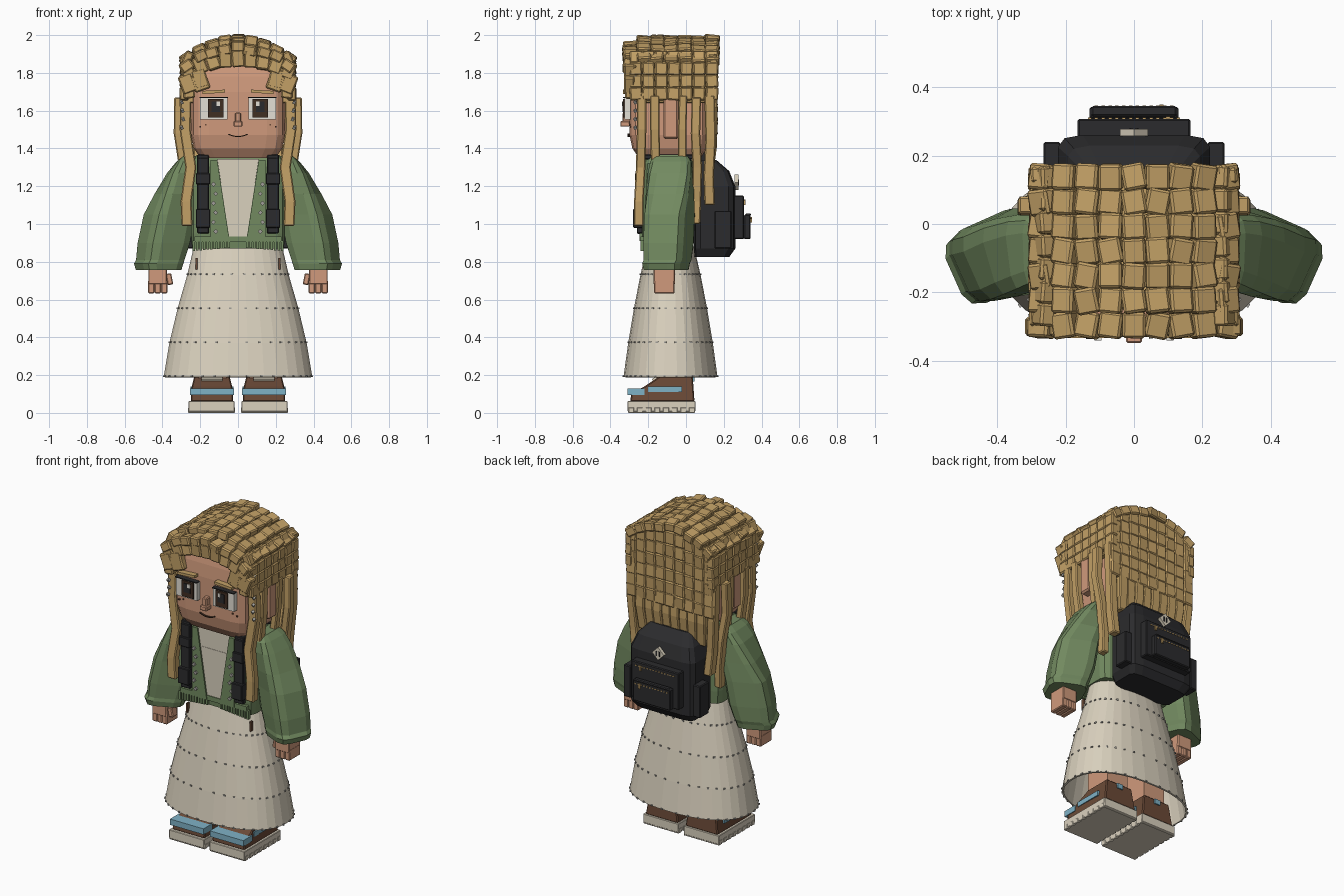
import bpy, bmesh, math, random
from mathutils import Matrix, Euler

if "Cube" in bpy.data.objects:
    bpy.data.objects.remove(bpy.data.objects["Cube"])

random.seed(4)
PAL = {"skin": "D09A7C", "hair": "C2A066", "jacket_green": "728A60", "cream": "DAD1BE",
       "black": "2B2B2D", "brown": "6B4A37", "blue": "7FB2C6", "dark_brown": "402E22",
       "white": "E4E0D6", "grey": "A09E98"}


def material(name, code):
    m = bpy.data.materials.new(name)
    rgb = [int(code[i:i + 2], 16) / 255 for i in (0, 2, 4)]
    m.diffuse_color = [((c + .055) / 1.055) ** 2.4 if c > .04 else c / 12.92 for c in rgb] + [1]
    m.use_nodes = True
    m.node_tree.nodes["Principled BSDF"].inputs["Base Color"].default_value = m.diffuse_color
    return m


MATS = {n: material(n, c) for n, c in PAL.items()}


def box(bm, c, s, rot=(0, 0, 0)):
    mat = Matrix.Translation(c) @ Euler(rot).to_matrix().to_4x4() @ Matrix.Diagonal((*s, 1))
    bmesh.ops.create_cube(bm, size=1, matrix=mat)


def loft(bm, rings, n=16, e=.3, caps=True, turns=None):
    """Stack of rounded rings: (z, x0, x1, y0, y1), each optionally turned about z."""
    loops = []
    for k, (z, x0, x1, y0, y1) in enumerate(rings):
        a = turns[k] if turns else 0
        loop = []
        for i in range(n):
            t = 2 * math.pi * (i + .5) / n
            c, s = math.cos(t), math.sin(t)
            u = (x1 - x0) / 2 * math.copysign(abs(c) ** e, c)
            v = (y1 - y0) / 2 * math.copysign(abs(s) ** e, s)
            loop.append(bm.verts.new(((x0 + x1) / 2 + u * math.cos(a) - v * math.sin(a),
                                      (y0 + y1) / 2 + u * math.sin(a) + v * math.cos(a), z)))
        loops.append(loop)
    for a, b in zip(loops, loops[1:]):
        for i in range(n):
            bm.faces.new((a[i], a[(i + 1) % n], b[(i + 1) % n], b[i]))
    if caps:
        bm.faces.new(loops[0])
        bm.faces.new(loops[-1])


def prism(bm, pts, lo, hi, axis):
    """Extrude a profile along x (points are y, z) or y (points are x, z)."""
    def at(p, d):
        return (d, p[0], p[1]) if axis == "x" else (p[0], d, p[1])
    a = [bm.verts.new(at(p, lo)) for p in pts]
    b = [bm.verts.new(at(p, hi)) for p in pts]
    bm.faces.new(a)
    bm.faces.new(b)
    for i in range(len(pts)):
        j = (i + 1) % len(pts)
        bm.faces.new((a[i], a[j], b[j], b[i]))


def strand(bm, path, w, d):
    loft(bm, [(z, x - w / 2, x + w / 2, y - d / 2, y + d / 2) for x, y, z in path], n=4, e=0)


def part(name, mat, build, bevel=0):
    bm = bmesh.new()
    build(bm)
    bmesh.ops.recalc_face_normals(bm, faces=bm.faces)
    me = bpy.data.meshes.new(name)
    bm.to_mesh(me)
    bm.free()
    me.materials.append(MATS[mat])
    ob = bpy.data.objects.new(name, me)
    bpy.context.collection.objects.link(ob)
    if bevel:
        mod = ob.modifiers.new("bevel", "BEVEL")
        mod.width, mod.segments = bevel, 1
    return ob


def boxes(*items):
    return lambda bm: [box(bm, *i) for i in items]


def both(*items):
    """Boxes mirrored to both sides of x = 0."""
    return boxes(*[((s * c[0], *c[1:]), d, (r[0][0], s * r[0][1], s * r[0][2]) if r else (0, 0, 0))
                   for c, d, *r in items for s in (-1, 1)])


# Head and neck
part("head", "skin", lambda bm: loft(bm, [
    (1.35, -.2, .2, -.25, .08), (1.40, -.235, .235, -.285, .11), (1.47, -.25, .25, -.3, .12),
    (1.70, -.25, .25, -.3, .12), (1.78, -.25, .25, -.292, .12), (1.86, -.24, .24, -.275, .12)]))
part("neck", "skin", boxes(((0, -.09, 1.34), (.2, .16, .08))))
part("ears", "skin", both(((.27, -.08, 1.56), (.06, .08, .22))), .01)

# Face
part("eye_whites", "white", both(((.128, -.31, 1.61), (.145, .03, .112))))
part("irises", "dark_brown", both(((.118, -.325, 1.612), (.082, .016, .098))))
part("pupils", "black", both(((.118, -.333, 1.62), (.045, .008, .055))))
part("eyelashes", "black", both(((.128, -.318, 1.669), (.15, .03, .006))))
part("eye_glints", "white", both(((.105, -.337, 1.637), (.02, .006, .022))))
part("eyebrows", "hair", both(((.128, -.316, 1.7), (.12, .035, .016), (0, .06, 0))))
part("nose", "skin", boxes(((0, -.315, 1.56), (.03, .04, .06)), ((0, -.323, 1.53), (.048, .05, .03))), .005)
part("mouth", "dark_brown", boxes(*[((x, -.303, 1.463 + 5 * x * x), (.017, .012, .005), (0, -10 * x, 0))
                                    for x in [k * .0145 - .0435 for k in range(7)]]))
part("freckles", "brown", both(((.17, -.297, 1.525), (.008, .01, .008)), ((.2, -.295, 1.515), (.008, .01, .008))))


# Hair cap with rows of tilted blocks
def hair_blocks(bm):
    r = random.uniform
    box(bm, (0, -.06, 1.745), (.56, .4, .21))
    box(bm, (0, -.06, 1.82), (.42, .38, .16))
    for i in range(9):
        x = -.268 + .067 * i
        for j in range(7):
            y = -.295 + .072 * j
            z = 1.966 - 1.35 * x * x - (.03 if j == 0 else 0) + r(-.01, .01)
            box(bm, (x, y, z), (.068, .076, .055), (r(-.12, .12), 2.2 * x, r(-.2, .2)))
        for k in range(6):
            z = 1.51 + .078 * k - .6 * x * x * k / 5
            box(bm, (x, .143, z), (.068, .045, .082), (r(-.08, .08), 0, r(-.08, .08)))
        # fringe
        box(bm, (x, -.3, 1.878 - .9 * x * x), (.068, .055, .09), (r(-.1, .1), r(-.15, .15) + x * 1.5, 0))
        if abs(x) > .15:
            box(bm, (x, -.3, 1.85 - .4 * abs(x)), (.075, .055, .1), (0, 1.2 * x + r(-.1, .1), 0))
    for s in (-1, 1):
        for j in range(7):
            for k in range(4):
                top = k == 3
                box(bm, (s * (.284 - .02 * top), -.265 + .067 * j, 1.69 + .066 * k - .01 * top),
                    (.045, .066, .07), (r(-.07, .07), r(-.06, .06) - s * .45 * top, r(-.08, .08)))
        box(bm, (s * .2, -.302, 1.75), (.085, .05, .09), (0, s * .35, 0))
        box(bm, (s * .262, -.298, 1.72), (.06, .05, .11), (0, s * .1, 0))


part("hair_blocks", "hair", hair_blocks, .007)


# Long locks at the sides and back
def locks(bm):
    for s in (-1, 1):
        strand(bm, [(s * .275, -.235, 1.7), (s * .28, -.235, 1.5), (s * .25, -.24, 1.3),
                    (s * .275, -.25, 1.12), (s * .27, -.25, .99)], .058, .05)
        strand(bm, [(s * .29, -.165, 1.68), (s * .285, -.165, 1.5), (s * .26, -.16, 1.3)], .04, .05)
        strand(bm, [(s * .29, -.015, 1.68), (s * .285, -.02, 1.5), (s * .26, -.02, 1.3)], .04, .045)
        strand(bm, [(s * .315, .055, 1.67), (s * .318, .05, 1.48), (s * .29, .06, 1.3),
                    (s * .27, .055, 1.12), (s * .27, .05, 1.0)], .045, .05)
        strand(bm, [(s * .285, .125, 1.68), (s * .28, .13, 1.45), (s * .265, .12, 1.25), (s * .25, .125, 1.1)], .05, .055)
    for i in range(8):
        x = -.21 + .06 * i
        strand(bm, [(x, .135, 1.56), (x, .14, 1.42), (x * .95, .12, 1.27)], .059, .04 + .01 * (i % 2))


part("long_locks", "hair", locks, .006)
part("hair_beads", "grey", both(*[((.298 - .004 * (k % 3), -.268, 1.78 - .045 * k), (.015, .016, .016), (.5, .5, 0))
                                  for k in range(7)]))

# Jacket, shirt and sleeves
part("jacket", "jacket_green", lambda bm: loft(bm, [
    (.87, -.245, .245, -.225, .04), (.95, -.25, .25, -.232, .045), (1.2, -.25, .25, -.232, .045),
    (1.32, -.25, .25, -.225, .04), (1.365, -.22, .22, -.2, .02)]))
part("shirt_panel", "cream", lambda bm: prism(
    bm, [(-.11, 1.345), (.11, 1.345), (.045, .92), (-.045, .92)], -.238, -.2, "y"))
part("shirt_neckline", "cream", boxes(((0, -.225, 1.225), (.17, .03, .012)), ((0, -.1, 1.355), (.24, .2, .03))))


def lapels(bm):
    for s in (-1, 1):
        prism(bm, [(s * .11, 1.34), (s * .145, 1.34), (s * .145, .91), (s * .045, .91)], -.246, -.22, "y")
        for k in range(11):
            x = s * (.05 + .0185 * k)
            box(bm, (x, -.232, .885 + .0016 * (10 - k)), (.013, .02, .055))
    box(bm, (0, -.23, .92), (.46, .024, .03))


part("lapels_and_fringe", "jacket_green", lapels)
part("jacket_beads", "grey", both(*[((.118 + .012 * (k % 2), -.25, .96 + .05 * k), (.018, .012, .018), (0, .78, 0))
                                    for k in range(6)]))


def sleeves(bm):
    rows = [(.757, .31, .53, -.21, 0), (.79, .3, .54, -.217, .005), (.81, .295, .528, -.21, .015),
            (.9, .265, .52, -.21, .025), (1.05, .24, .487, -.205, .032), (1.16, .225, .43, -.205, .035),
            (1.27, .2, .37, -.2, .035), (1.33, .2, .325, -.19, .03), (1.36, .21, .29, -.17, .01)]
    for s in (-1, 1):
        loft(bm, [(z, *sorted((s * a, s * b)), c, d) for z, a, b, c, d in rows], n=12, e=.5,
             turns=[-s * .42 * min(1, (1.36 - r[0]) / .3) for r in rows])


part("sleeves", "jacket_green", sleeves)

# Hands with fingers and thumb
part("hands", "skin", both(((.425, -.115, .735), (.1, .115, .11)), ((.363, -.13, .708), (.03, .05, .06), (0, .2, 0)),
                           *[((.391 + .034 * k, -.115, .668), (.0335, .11, .07)) for k in range(3)]), .005)

# Flared skirt with bead rows
SK = [(.19, .395, .25), (.37, .365, .225), (.55, .322, .195), (.73, .27, .16), (.88, .235, .125)]
skirt = part("skirt", "cream", lambda bm: loft(
    bm, [(z, -a, a, -.082 - b, -.082 + b) for z, a, b in SK], n=32, e=.85, caps=False))
skirt.modifiers.new("thickness", "SOLIDIFY").thickness = .01


def bead_rows(bm):
    for z, a, b in SK[:4]:
        for i in range(36):
            t = 2 * math.pi * (i + .5) / 36
            c, s = math.cos(t), math.sin(t)
            p = (a * math.copysign(abs(c) ** .85, c), -.082 + b * math.copysign(abs(s) ** .85, s), z + .003)
            box(bm, p, (.008, .012, .008), (0, 0, t))


part("skirt_beads", "grey", bead_rows)
part("skirt_ties", "brown", both(((.22, -.185, .79), (.01, .02, .06))))

# Legs and shoes
part("legs", "skin", both(((.135, -.07, .4), (.15, .17, .6))))
part("soles", "cream", both(((.14, -.13, .035), (.243, .36, .055)), ((.14, -.13, .012), (.235, .35, .024)),
                            *[((.14, -.29 + .046 * k, .015), (.247, .032, .03)) for k in range(8)]), .003)


def uppers(bm):
    for s in (-1, 1):
        prism(bm, [(-.295, .06), (-.29, .105), (-.22, .14), (-.13, .2), (.035, .2), (.045, .06)],
              s * .026, s * .25, "x")
    for v in bm.verts:
        if v.co.z > .12:
            m = math.copysign(.138, v.co.x)
            v.co.x = m + (v.co.x - m) * (1 - 2.2 * (v.co.z - .12))


part("shoe_uppers", "brown", uppers, .006)
part("shoe_straps", "blue", both(((.138, -.265, .112), (.232, .09, .036)), ((.138, -.11, .125), (.228, .18, .03)),
                                 ((.138, .0, .18), (.04, .09, .03))))
part("shoe_tongues", "cream", both(((.138, -.165, .182), (.11, .03, .012), (.6, 0, 0))))

# Backpack
part("backpack", "black", lambda bm: loft(bm, [
    (.825, -.2, .2, .045, .23), (.87, -.225, .225, .04, .262), (1.2, -.225, .225, .04, .262),
    (1.28, -.195, .195, .04, .23), (1.34, -.14, .14, .05, .16)], n=12))
part("backpack_pockets", "black", boxes(
    ((0, .28, 1.035), (.33, .055, .23)), ((0, .325, .985), (.26, .035, .13)), ((0, .33, 1.05), (.25, .03, .012)),
    *[((s * .24, .195, .97), (.05, .09, .2)) for s in (-1, 1)]), .005)
part("backpack_handle", "black", boxes(
    ((0, .1, 1.39), (.1, .035, .018)), ((-.042, .1, 1.36), (.018, .035, .06)), ((.042, .1, 1.36), (.018, .035, .06))))
part("backpack_zips", "hair", boxes(
    *[((-.13 + .02 * k, .308, 1.125), (.01, .006, .006)) for k in range(14)],
    *[((-.11 + .02 * k, .343, 1.03), (.01, .006, .006)) for k in range(12)],
    ((.08, .345, 1.022), (.012, .01, .03)), ((.1, .31, 1.115), (.012, .01, .03))))
part("backpack_patch", "cream", boxes(((0, .268, 1.22), (.058, .02, .058), (0, math.pi / 4, 0))))
part("patch_slots", "black", both(((.009, .278, 1.22), (.008, .006, .03))))

# Shoulder straps with buckles
part("shoulder_straps", "black", both(
    ((.185, -.245, 1.15), (.062, .03, .4)), ((.185, -.1, 1.355), (.062, .31, .025)),
    ((.185, -.255, 1.24), (.075, .03, .06)), ((.185, -.255, 1.03), (.075, .05, .1)),
    ((.185, .05, 1.33), (.06, .03, .06))), .004)
